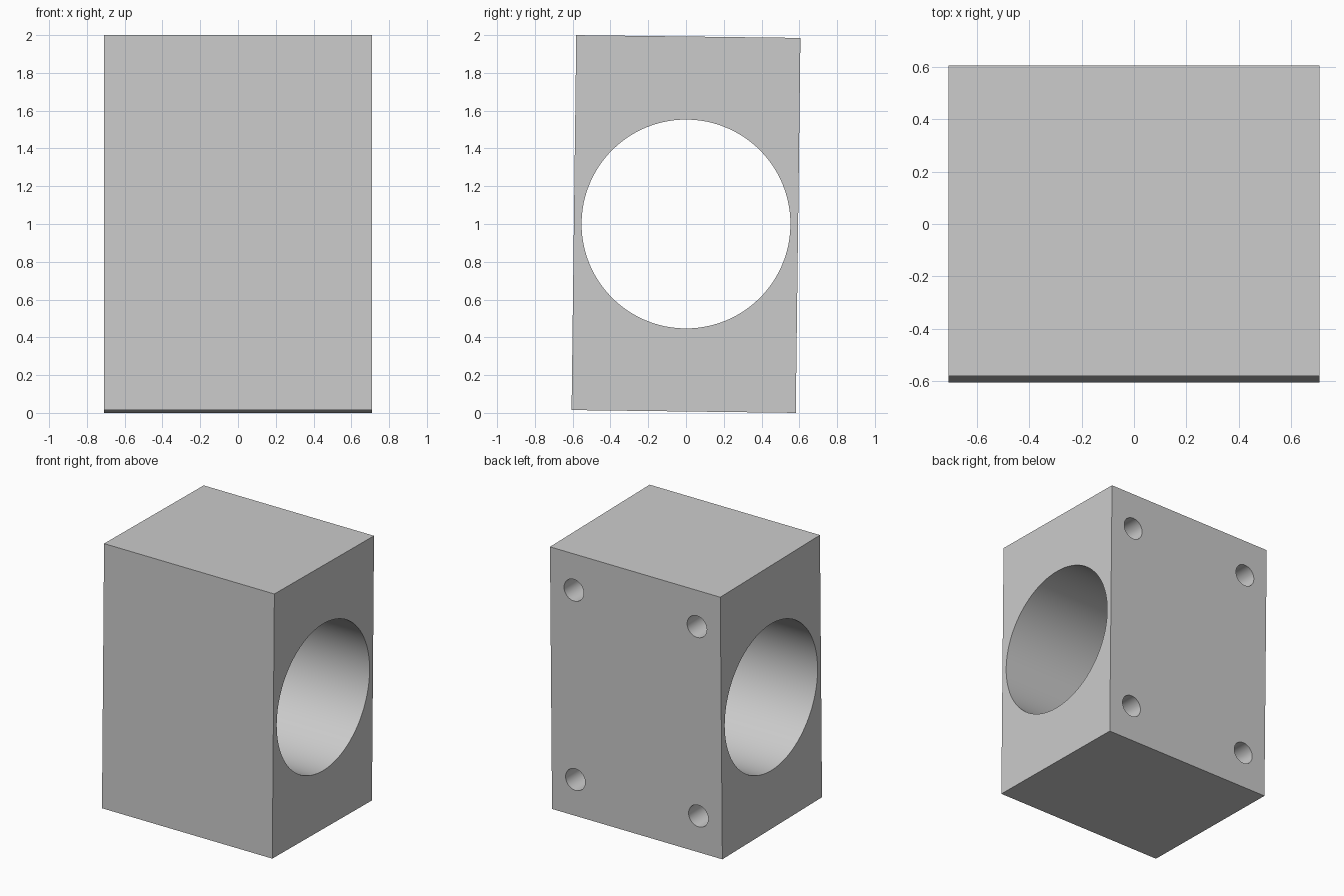
import bpy
import math

WIDTH, DEPTH, HEIGHT = 1.42, 1.187, 1.985
BORE_RADIUS = 0.553
HOLE_RADIUS, HOLE_DEPTH = 0.082, 0.4
HOLE_X, HOLE_Z = 0.513, 0.717
TILT = -0.0125

default = bpy.data.objects.get("Cube")
if default:
    bpy.data.objects.remove(default, do_unlink=True)

grey = bpy.data.materials.new("light grey")
grey.use_nodes = True
colour = (0.6, 0.6, 0.6, 1)
grey.diffuse_color = colour
grey.node_tree.nodes["Principled BSDF"].inputs["Base Color"].default_value = colour


def cylinder(name, radius, length, location, rotation, sides):
    bpy.ops.mesh.primitive_cylinder_add(vertices=sides, radius=radius, depth=length,
                                        location=location, rotation=rotation)
    cutter = bpy.context.object
    cutter.name = name
    cutter.hide_render = True
    cutter.data.materials.append(grey)
    return cutter


def cut(target, cutter):
    modifier = target.modifiers.new(cutter.name, "BOOLEAN")
    modifier.operation = "DIFFERENCE"
    modifier.solver = "EXACT"
    modifier.object = cutter
    bpy.ops.object.select_all(action="DESELECT")
    target.select_set(True)
    bpy.context.view_layer.objects.active = target
    bpy.ops.object.modifier_apply(modifier=modifier.name)
    bpy.data.objects.remove(cutter, do_unlink=True)


# Solid block
bpy.ops.mesh.primitive_cube_add(size=1)
block = bpy.context.object
block.name = "bored_block"
block.scale = (WIDTH, DEPTH, HEIGHT)
bpy.ops.object.transform_apply(location=False, rotation=False, scale=True)
block.data.materials.append(grey)

# Large bore running from side to side
cut(block, cylinder("bore_cutter", BORE_RADIUS, WIDTH * 1.5, (0, 0, 0),
                    (0, math.pi / 2, 0), 96))

# Four blind mounting holes in the back
for x in (-HOLE_X, HOLE_X):
    for z in (-HOLE_Z, HOLE_Z):
        cut(block, cylinder("mounting_hole_cutter", HOLE_RADIUS, HOLE_DEPTH * 2,
                            (x, DEPTH / 2, z), (math.pi / 2, 0, 0), 40))

# Smooth hole walls, crisp edges, and the slight backward lean
bpy.ops.object.shade_smooth_by_angle(angle=math.radians(30))
block.rotation_euler.x = TILT
block.location.z = 1
